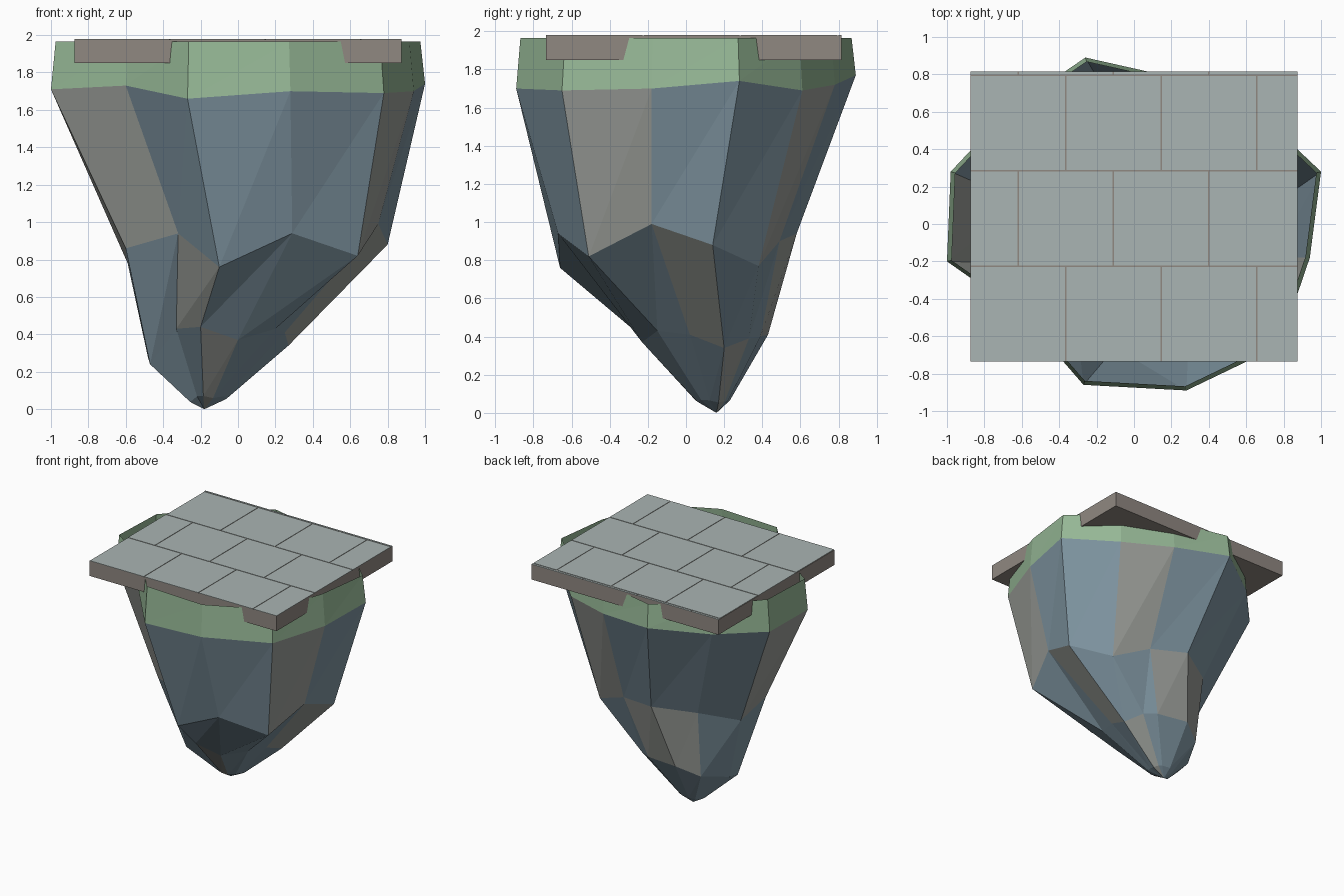
import bpy, bmesh
from mathutils import Vector

cube = bpy.data.objects.get("Cube")
if cube:
    bpy.data.objects.remove(cube, do_unlink=True)


def srgb_to_linear(value):
    c = value / 255
    return c / 12.92 if c <= 0.04045 else ((c + 0.055) / 1.055) ** 2.4


def material(name, red, green, blue):
    colour = [srgb_to_linear(v) for v in (red, green, blue)] + [1.0]
    mat = bpy.data.materials.new(name)
    mat.diffuse_color = colour
    mat.use_nodes = True
    for node in mat.node_tree.nodes:
        if node.type == "BSDF_PRINCIPLED":
            node.inputs["Base Color"].default_value = colour
            node.inputs["Roughness"].default_value = 0.9
    return mat


blue_rock = material("blue rock", 126, 148, 160)
grey_rock = material("grey rock", 155, 158, 153)
grass = material("grass green", 150, 184, 150)
slab_stone = material("brown slab stone", 144, 136, 129)
tile_stone = material("pale tile stone", 170, 181, 179)


def finish(bm, name, *mats):
    mesh = bpy.data.meshes.new(name)
    bm.to_mesh(mesh)
    bm.free()
    for mat in mats:
        mesh.materials.append(mat)
    obj = bpy.data.objects.new(name, mesh)
    bpy.context.scene.collection.objects.link(obj)
    return obj


def add_box(bm, low, high):
    made = bmesh.ops.create_cube(bm, size=1)["verts"]
    low, high = Vector(low), Vector(high)
    for vert in made:
        vert.co = (low + high) / 2 + vert.co * (high - low)


def add_band(bm, upper, lower, grey_columns=()):
    """Join two rings with triangles; listed columns take the second material."""
    count = len(upper)
    for i in range(count):
        j = (i + 1) % count
        for tri in ((lower[i], lower[j], upper[j]), (lower[i], upper[j], upper[i])):
            face = bm.faces.new(tri)
            face.material_index = int(i in grey_columns)


# Irregular twelve-sided rings, counter-clockwise from the left side
rim = [(1, .28, 1.74), (.65, .61, 1.69), (.23, .78, 1.72), (-.26, .89, 1.77),
       (-.67, .61, 1.72), (-.98, .28, 1.7), (-1, -.2, 1.71), (-.6, -.48, 1.73),
       (-.27, -.86, 1.66), (.28, -.89, 1.7), (.78, -.65, 1.69), (.94, -.18, 1.7)]
waist = [(.8, .14, .88), (.54, .38, .77), (.24, .49, .9), (-.08, .58, .94),
         (-.39, .4, .9), (-.59, .11, .78), (-.6, -.21, .86), (-.32, -.42, .94),
         (-.1, -.66, .76), (.29, -.67, .94), (.64, -.51, .82), (.75, -.18, .99)]
ankle = [(.27, .2, .34), (.18, .33, .39), (.08, .39, .4), (-.2, .43, .41),
         (-.37, .33, .33), (-.48, .1, .27), (-.47, -.02, .24), (-.33, -.12, .43),
         (-.2, -.28, .44), (0, -.23, .37), (.2, -.15, .43), (.25, .02, .41)]
tip = Vector((-.18, .16, 0))
toe = [tip + (Vector(p) - tip) * Vector((.26, .26, .15)).x for p in ankle]
for point, source in zip(toe, ankle):
    point.z = source[2] * .16

# Hanging rock: open shell tapering to an off-centre point
bm = bmesh.new()
rings = [[bm.verts.new(p) for p in ring] for ring in (rim, waist, ankle, toe)]
grey_by_band = ((1, 5, 6, 10), (2, 3, 7, 11), (0, 8))
for upper, lower, grey in zip(rings, rings[1:], grey_by_band):
    add_band(bm, upper, lower, grey)
point = bm.verts.new(tip)
for i, vert in enumerate(rings[-1]):
    face = bm.faces.new((point, rings[-1][(i + 1) % len(toe)], vert))
    face.material_index = int(i in grey_by_band[-1])
finish(bm, "hanging_rock", blue_rock, grey_rock)

# Grass band: leans slightly inward to a level top edge
bm = bmesh.new()
top_ring = [bm.verts.new((x * .975, y * .975, 1.965)) for x, y, z in rim]
add_band(bm, top_ring, [bm.verts.new(p) for p in rim])
finish(bm, "grass_band", grass)

# Paved slab
left, right, front, back, top = -.875, .875, -.735, .815, 1.98
bm = bmesh.new()
add_box(bm, (left, front, 1.85), (right, back, top - .003))
finish(bm, "slab", slab_stone)

# Thin tiles in staggered rows, trimmed at the slab edges
bm = bmesh.new()
pitch, gap = .51, .004
for row in range(4):
    y = front + pitch * row
    first = -.875 - (pitch / 2 if row % 2 else 0)
    y_low = y + (gap if row else 0)
    y_high = min(y + pitch - gap, back)
    for column in range(5):
        x = first + pitch * column
        x_low, x_high = max(x + gap, left), min(x + pitch - gap, right)
        if x_high - x_low > gap:
            add_box(bm, (x_low, y_low, top - .004), (x_high, y_high, top))
finish(bm, "floor_tiles", tile_stone)
